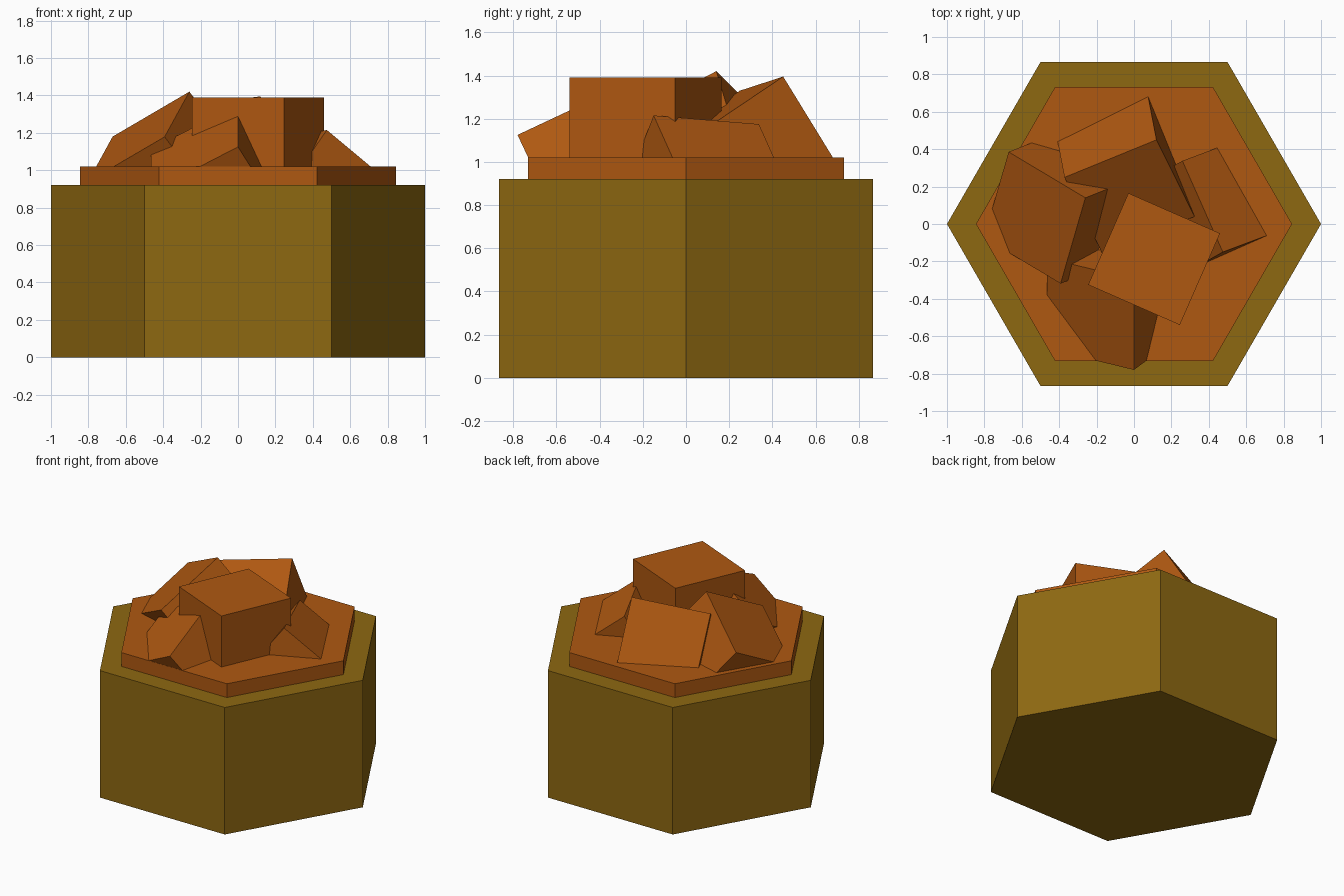
import bpy, bmesh, math
from mathutils import Vector

if "Cube" in bpy.data.objects:
    bpy.data.objects.remove(bpy.data.objects["Cube"])


def material(name, color):
    m = bpy.data.materials.new(name)
    m.diffuse_color = (*color, 1)
    m.use_nodes = True
    m.node_tree.nodes["Principled BSDF"].inputs["Base Color"].default_value = m.diffuse_color
    return m


OLIVE = material("olive_earth", (0.27, 0.138, 0.0056))
RUST = material("rust_rock", (0.428, 0.098, 0.0056))


def finish(name, bm, mat):
    bmesh.ops.recalc_face_normals(bm, faces=bm.faces[:])
    mesh = bpy.data.meshes.new(name)
    bm.to_mesh(mesh)
    bm.free()
    mesh.materials.append(mat)
    obj = bpy.data.objects.new(name, mesh)
    bpy.context.collection.objects.link(obj)
    return obj


def hex_prism(name, radius, z0, z1, mat):
    bm = bmesh.new()
    ring = [bm.verts.new((radius * math.cos(i * math.pi / 3),
                          radius * math.sin(i * math.pi / 3), z0)) for i in range(6)]
    face = bm.faces.new(ring)
    ext = bmesh.ops.extrude_face_region(bm, geom=[face], use_keep_orig=True)
    top = [v for v in ext["geom"] if isinstance(v, bmesh.types.BMVert)]
    bmesh.ops.translate(bm, verts=top, vec=(0, 0, z1 - z0))
    return finish(name, bm, mat)


def rock(name, corner, edge_a, edge_b, size=0.535):
    """Cube given by one upper corner and two edge directions; the third goes down."""
    p = Vector(corner)
    a = Vector(edge_a).normalized()
    b = Vector(edge_b)
    b = (b - a * b.dot(a)).normalized()
    c = a.cross(b)
    if c.z > 0:
        c = -c
    bm = bmesh.new()
    bmesh.ops.create_cube(bm, size=1)
    for v in bm.verts:
        k = (v.co + Vector((0.5, 0.5, 0.5))) * size
        v.co = p + a * k.x + b * k.y + c * k.z
    return finish(name, bm, RUST)


# Hexagonal base and the thin slab on it
hex_prism("hex_base", 1.0, 0.0, 0.92, OLIVE)
hex_prism("hex_slab", 0.845, 0.90, 1.02, RUST)

# Heap of equal cubes, sunk into the slab at different tilts
rock("centre_rock", (-0.03, 0.165, 1.39), (0.49, -0.215, 0), (-0.215, -0.49, 0))
rock("left_rock", (-0.26, 0.14, 1.42), (-0.41, 0.245, -0.24), (-0.13, -0.46, -0.24))
rock("back_rock", (0.12, 0.45, 1.395), (-0.49, -0.20, -0.065), (-0.055, 0.225, -0.375))
rock("right_rock", (0.475, -0.15, 1.215), (-0.215, 0.485, -0.04), (0.23, 0.095, -0.195))
rock("front_rock", (0.0, -0.78, 1.125), (0, 0.905, 0.425), (-0.2, 0.045, -0.105))
